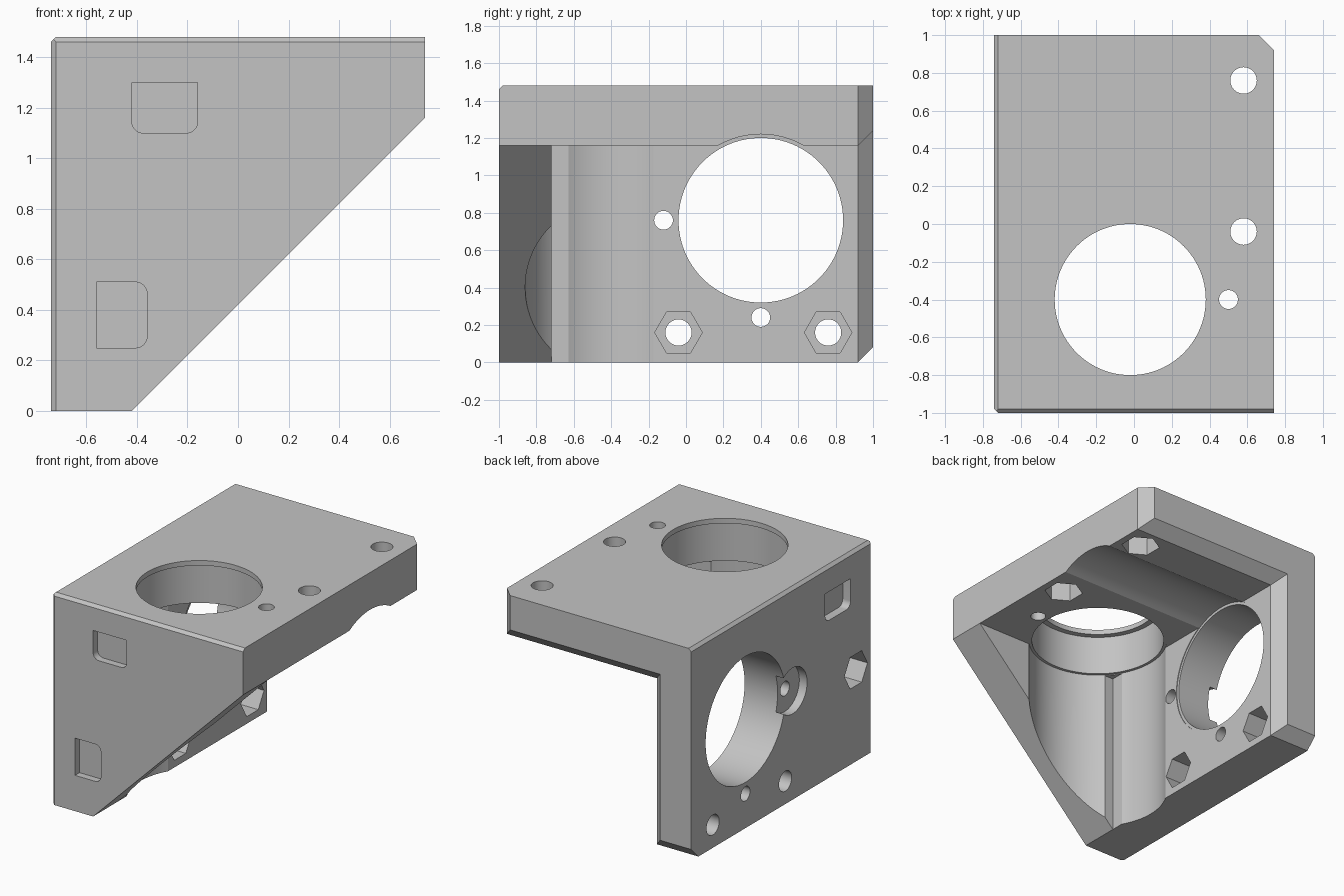
import bpy, bmesh, math
from mathutils import Vector

if "Cube" in bpy.data.objects:
    bpy.data.objects.remove(bpy.data.objects["Cube"], do_unlink=True)

grey = bpy.data.materials.new("plain_grey")
grey.use_nodes = True
grey.diffuse_color = (0.55, 0.55, 0.55, 1)
grey.node_tree.nodes["Principled BSDF"].inputs["Base Color"].default_value = grey.diffuse_color


def hull(name, points):
    """Convex solid around the given points."""
    bm = bmesh.new()
    for p in points:
        bm.verts.new(p)
    bmesh.ops.convex_hull(bm, input=bm.verts)
    bmesh.ops.dissolve_limit(bm, angle_limit=0.002, verts=bm.verts, edges=bm.edges)
    bmesh.ops.recalc_face_normals(bm, faces=bm.faces)
    mesh = bpy.data.meshes.new(name)
    bm.to_mesh(mesh)
    bm.free()
    mesh.materials.append(grey)
    obj = bpy.data.objects.new(name, mesh)
    bpy.context.collection.objects.link(obj)
    return obj


def prism(name, axis, outline, lo, hi):
    """Extrude a 2D outline along x, y or z; outline keeps the other two axes in order."""
    points = []
    for depth in (lo, hi):
        for a, b in outline:
            points.append({"x": (depth, a, b), "y": (a, depth, b), "z": (a, b, depth)}[axis])
    return hull(name, points)


def ring(a, b, r, count=96):
    steps = [math.tau * i / count for i in range(count)]
    return [(a + r * math.cos(t), b + r * math.sin(t)) for t in steps]


def rect(a0, a1, b0, b1):
    return [(a0, b0), (a1, b0), (a1, b1), (a0, b1)]


def rounded(a0, a1, b0, b1, round_corners, r=0.045):
    """Rectangle with the listed corner numbers rounded."""
    points = []
    for i, (a, b) in enumerate(rect(a0, a1, b0, b1)):
        if i in round_corners:
            ca = a + r if a == a0 else a - r
            cb = b + r if b == b0 else b - r
            points += ring(ca, cb, r, 32)
        else:
            points.append((a, b))
    return points


def corner(a, b, sa, sb, size):
    """Triangle that trims a 45 degree chamfer; sa and sb point outwards."""
    e = 0.5
    return [(a + sa * e, b - sb * (size + e)), (a - sa * (size + e), b + sb * e),
            (a + sa * e, b + sb * e)]


# Bracket blank
bracket = prism("corner_bracket", "y", rect(-0.74, 0.74, 0, 1.48), -1, 1)
cutters = []


def cut(axis, outline, lo, hi):
    cutters.append(prism("cutter", axis, outline, lo, hi))


# Sloping gusset edge, then the open inside between the two plates
cut("y", [(-1.42, -1), (0.74, 1.16), (1.74, 1.16), (1.74, -1)], -2, 2)
cut("y", rect(-0.42, 2, -1, 1.16), -0.72, 2)

# Mitred chamfer around the inner back edges
taper = []
for y in (0.72, 1.12):
    grow = y - 0.92
    taper += [(x, y, z) for x, z in rect(-0.42 - grow, 2, -1, 1.16 + grow)]
cutters.append(hull("cutter", taper))

# Outer chamfers
cut("y", corner(-0.74, 1.48, -1, 1, 0.02), -2, 2)
cut("x", corner(-1, 1.48, -1, 1, 0.02), -2, 2)
cut("z", corner(-0.74, -1, -1, -1, 0.02), -2, 2)
cut("z", corner(0.74, 1, 1, 1, 0.08), -2, 2)
cut("x", corner(1, 0, 1, -1, 0.08), -2, 2)

# Stepped vertical bore and its clearance
cut("z", ring(-0.02, -0.4, 0.46), -1, 1.165)
cut("z", ring(-0.02, -0.4, 0.44), 1, 1.445)
cut("z", ring(-0.02, -0.4, 0.40), 1.2, 2)

# Horizontal bore and its clearance
cut("x", ring(0.4, 0.76, 0.46), -0.425, 2)
cut("x", ring(0.4, 0.76, 0.44), -2, 0)

# Bolt holes with hexagonal nut pockets, pointing along the plates
for y in (-0.04, 0.76):
    cut("z", ring(0.58, y, 0.07, 48), 0.9, 2)
    cut("z", [(0.58 + b, y + a) for a, b in ring(0, 0, 0.127, 6)], 0.9, 1.32)
    cut("x", ring(y, 0.16, 0.07, 48), -2, 0)
    cut("x", ring(y, 0.16, 0.127, 6), -0.58, 0)

# Small locating holes and the shallow counterbore
cut("z", ring(0.5, -0.4, 0.05, 48), 0.9, 2)
for y, z in ((-0.12, 0.76), (0.4, 0.24)):
    cut("x", ring(y, z, 0.05, 48), -2, 0)
cut("x", ring(-0.12, 0.76, 0.16), -2, -0.68)

# Shallow pockets on the front and side, and the side nut pocket
cut("y", rounded(-0.42, -0.16, 1.10, 1.30, (0, 1)), -2, -0.95)
cut("y", rounded(-0.56, -0.36, 0.25, 0.51, (1, 2)), -2, -0.95)
cut("x", rounded(-0.76, -0.48, 1.10, 1.30, (0, 1)), -2, -0.68)
cut("x", ring(-0.82, 0.64, 0.127, 6), -2, -0.54)

# Carve the bracket
bpy.ops.object.select_all(action="DESELECT")
bpy.context.view_layer.objects.active = bracket
bracket.select_set(True)
for cutter in cutters:
    cutter.hide_render = True
    mod = bracket.modifiers.new("carve", "BOOLEAN")
    mod.operation = "DIFFERENCE"
    mod.solver = "EXACT"
    mod.object = cutter
    bpy.ops.object.modifier_apply(modifier=mod.name)
    bpy.data.objects.remove(cutter, do_unlink=True)

bpy.ops.object.shade_smooth_by_angle(angle=math.radians(25))
